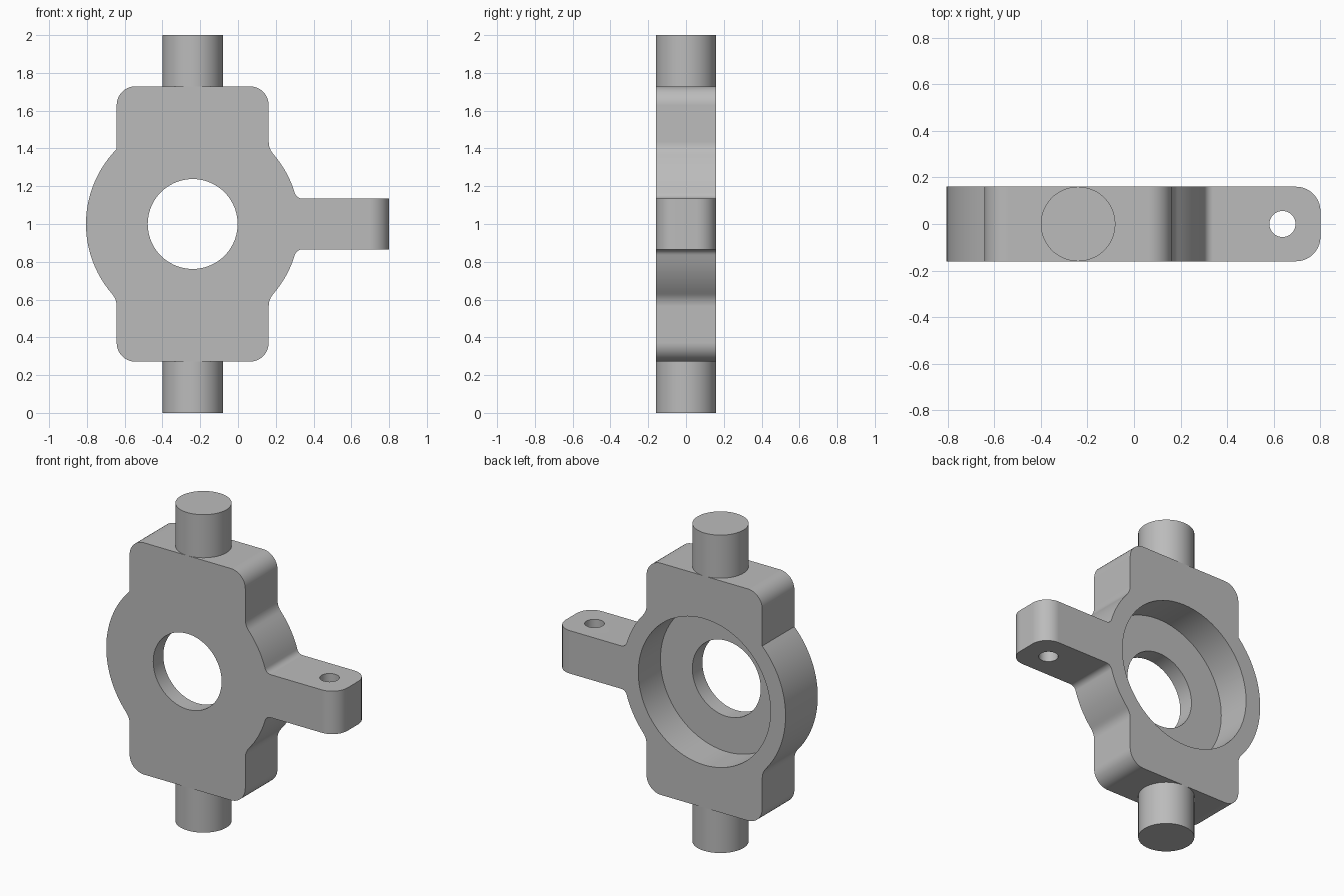
import bpy, bmesh
from math import sin, cos, atan2, sqrt, radians, degrees
from mathutils import Matrix

if "Cube" in bpy.data.objects:
    bpy.data.objects.remove(bpy.data.objects["Cube"])

CX, CZ = -0.24, 1.0        # centre of the ring
R, HT = 0.565, 0.16        # ring radius, half thickness
HW, HH = 0.4025, 0.729     # half width and half height of the block
ARM, TIP = 0.135, 1.04     # arm half height, arm tip from ring centre
FA, FS, CR = 0.04, 0.1, 0.1  # arm fillet, side fillet, corner radius

steel = bpy.data.materials.new("steel grey")
steel.diffuse_color = (0.5, 0.5, 0.5, 1)
steel.use_nodes = True
steel.node_tree.nodes["Principled BSDF"].inputs["Base Color"].default_value = steel.diffuse_color


def arc(cx, cz, r, a0, a1, n):
    return [(cx + r * cos(radians(a0 + (a1 - a0) * i / n)),
             cz + r * sin(radians(a0 + (a1 - a0) * i / n))) for i in range(n + 1)]


def make_object(name, bm):
    bmesh.ops.recalc_face_normals(bm, faces=bm.faces)
    me = bpy.data.meshes.new(name)
    bm.to_mesh(me)
    bm.free()
    me.materials.append(steel)
    ob = bpy.data.objects.new(name, me)
    bpy.context.collection.objects.link(ob)
    return ob


def cylinder(name, r, depth, loc, axis="Z", n=72):
    bm = bmesh.new()
    rot = Matrix.Rotation(radians(90), 4, "X") if axis == "Y" else Matrix()
    bmesh.ops.create_cone(bm, cap_ends=True, segments=n, radius1=r, radius2=r,
                          depth=depth, matrix=Matrix.Translation(loc) @ rot)
    return make_object(name, bm)


def activate(ob):
    bpy.ops.object.select_all(action="DESELECT")
    ob.select_set(True)
    bpy.context.view_layer.objects.active = ob


def smooth(ob):
    activate(ob)
    bpy.ops.object.shade_smooth_by_angle(angle=radians(25))
    ob.modifiers.new("even normals", "WEIGHTED_NORMAL").keep_sharp = True


# Outline pieces, measured from the ring centre
ax, az = sqrt((R + FA) ** 2 - (ARM + FA) ** 2), ARM + FA
sx, sz = HW + FS, sqrt((R + FS) ** 2 - (HW + FS) ** 2)
a_arm, a_side = degrees(atan2(az, ax)), degrees(atan2(sz, sx))
a_sharp = degrees(atan2(sqrt(R * R - HW * HW), -HW))


def shoulder(start):
    """Ring arc, concave fillet and rounded block corner."""
    return (arc(0, 0, R, start, a_side, 12)
            + arc(sx, sz, FS, 180 + a_side, 180, 6)
            + arc(HW - CR, HH - CR, CR, 0, 90, 10))


upper_right = arc(ax, az, FA, -90, a_arm - 180, 6)[:-1] + shoulder(a_arm)
upper_left = arc(CR - HW, HH - CR, CR, 90, 180, 10) + arc(0, 0, R, a_sharp, 180, 14)
lower_left = [(-x, -z) for x, z in shoulder(0)][1:]
lower_right = [(x, -z) for x, z in reversed(upper_right)]
outline = ([(TIP, -ARM), (TIP, ARM)] + upper_right + upper_left
           + lower_left + lower_right)

# Body: extruded outline with a rounded arm end
bm = bmesh.new()
face = bm.faces.new([bm.verts.new((CX + x, -HT, CZ + z)) for x, z in outline])
ext = bmesh.ops.extrude_face_region(bm, geom=[face])["geom"]
bmesh.ops.translate(bm, vec=(0, 2 * HT, 0),
                    verts=[v for v in ext if isinstance(v, bmesh.types.BMVert)])
bmesh.ops.remove_doubles(bm, verts=bm.verts, dist=1e-5)
bmesh.ops.recalc_face_normals(bm, faces=bm.faces)
tip_edges = [e for e in bm.edges if all(v.co.x > CX + TIP - 0.001 for v in e.verts)
             and abs(e.verts[0].co.y - e.verts[1].co.y) < 1e-4]
bmesh.ops.bevel(bm, geom=tip_edges, offset=0.105, segments=10, profile=0.5,
                affect="EDGES")
body = make_object("yoke_body", bm)

# Through hole, rear recess and arm pin hole
cutters = [
    cylinder("through_hole_cutter", 0.238, 1, (CX, 0, CZ), "Y"),
    cylinder("recess_cutter", 0.46, 0.5, (CX, -0.06 + 0.25, CZ), "Y", 96),
    cylinder("arm_hole_cutter", 0.056, 1, (0.637, 0, CZ), "Z", 40),
]
for c in cutters:
    c.hide_render = True
    mod = body.modifiers.new(c.name, "BOOLEAN")
    mod.operation, mod.solver, mod.object = "DIFFERENCE", "EXACT", c
    activate(body)
    bpy.ops.object.modifier_apply(modifier=mod.name)
for c in cutters:
    bpy.data.objects.remove(c)
smooth(body)

# Trunnion pins above and below the block
pin_len = 1 - HH
for name, z in (("upper_pin", 2 - pin_len / 2), ("lower_pin", pin_len / 2)):
    smooth(cylinder(name, HT, pin_len, (CX, 0, z)))
